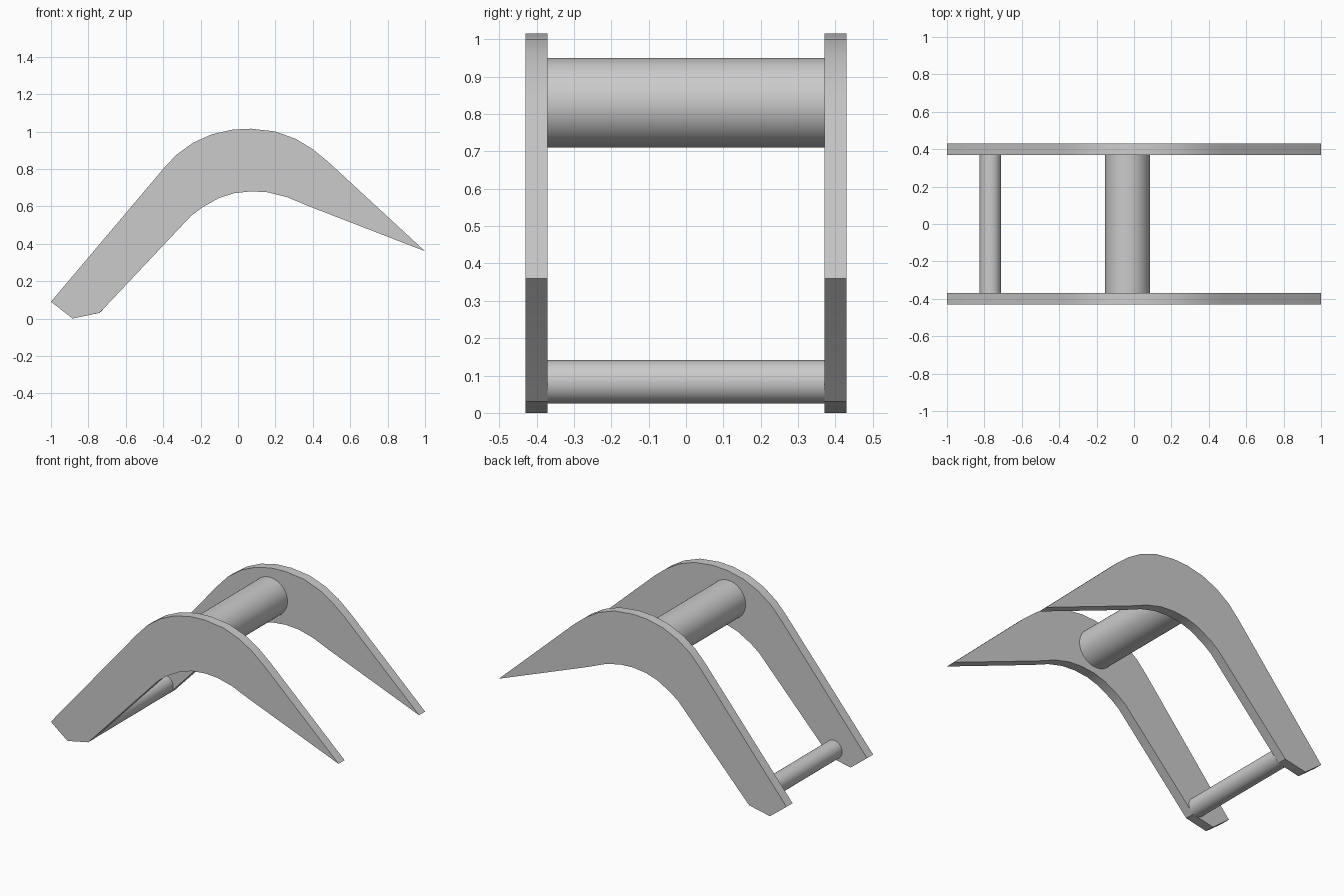
import bpy
import bmesh
import math
from mathutils import Vector

cube = bpy.data.objects.get("Cube")
if cube:
    bpy.data.objects.remove(cube, do_unlink=True)

# One plain grey for everything
grey = bpy.data.materials.new("plain_grey")
grey.use_nodes = True
colour = (0.6, 0.6, 0.6, 1)
grey.diffuse_color = colour
grey.node_tree.nodes["Principled BSDF"].inputs["Base Color"].default_value = colour

INNER, OUTER = 0.37, 0.43  # inner and outer faces of the side plates

# Bent arm outline in x, z: outer arc, pointed tip, inner arc, chamfered foot
OUTLINE = [
    (-1, 0.09), (-0.4, 0.80), (-0.33, 0.875), (-0.24, 0.94), (-0.14, 0.985),
    (-0.03, 1.01), (0.07, 1.015), (0.20, 1.0), (0.31, 0.96), (0.40, 0.905),
    (0.48, 0.84), (1, 0.36),
    (0.38, 0.60), (0.26, 0.65), (0.16, 0.675), (0.07, 0.68), (-0.02, 0.67),
    (-0.10, 0.645), (-0.19, 0.595), (-0.25, 0.55), (-0.74, 0.03), (-0.885, 0),
]


def finish(obj):
    obj.data.materials.append(grey)
    bpy.ops.object.select_all(action="DESELECT")
    obj.select_set(True)
    bpy.context.view_layer.objects.active = obj
    bpy.ops.object.shade_smooth_by_angle(angle=math.radians(30))


def side_plate(name, y):
    bm = bmesh.new()
    face = bm.faces.new([bm.verts.new((x, y, z)) for x, z in OUTLINE])
    ext = bmesh.ops.extrude_face_region(bm, geom=[face], use_keep_orig=True)
    moved = [v for v in ext["geom"] if isinstance(v, bmesh.types.BMVert)]
    bmesh.ops.translate(bm, verts=moved, vec=Vector((0, OUTER - INNER, 0)))
    bmesh.ops.recalc_face_normals(bm, faces=bm.faces)
    mesh = bpy.data.meshes.new(name)
    bm.to_mesh(mesh)
    bm.free()
    obj = bpy.data.objects.new(name, mesh)
    bpy.context.collection.objects.link(obj)
    finish(obj)


def cross_bar(name, x, z, radius):
    bpy.ops.mesh.primitive_cylinder_add(
        vertices=48, radius=radius, depth=2 * INNER,
        location=(x, 0, z), rotation=(math.pi / 2, 0, 0))
    obj = bpy.context.object
    obj.name = name
    finish(obj)


# Two side plates joined by a thick and a thin bar
side_plate("front_plate", -OUTER)
side_plate("back_plate", INNER)
cross_bar("upper_bar", -0.035, 0.83, 0.12)
cross_bar("lower_bar", -0.768, 0.083, 0.058)
